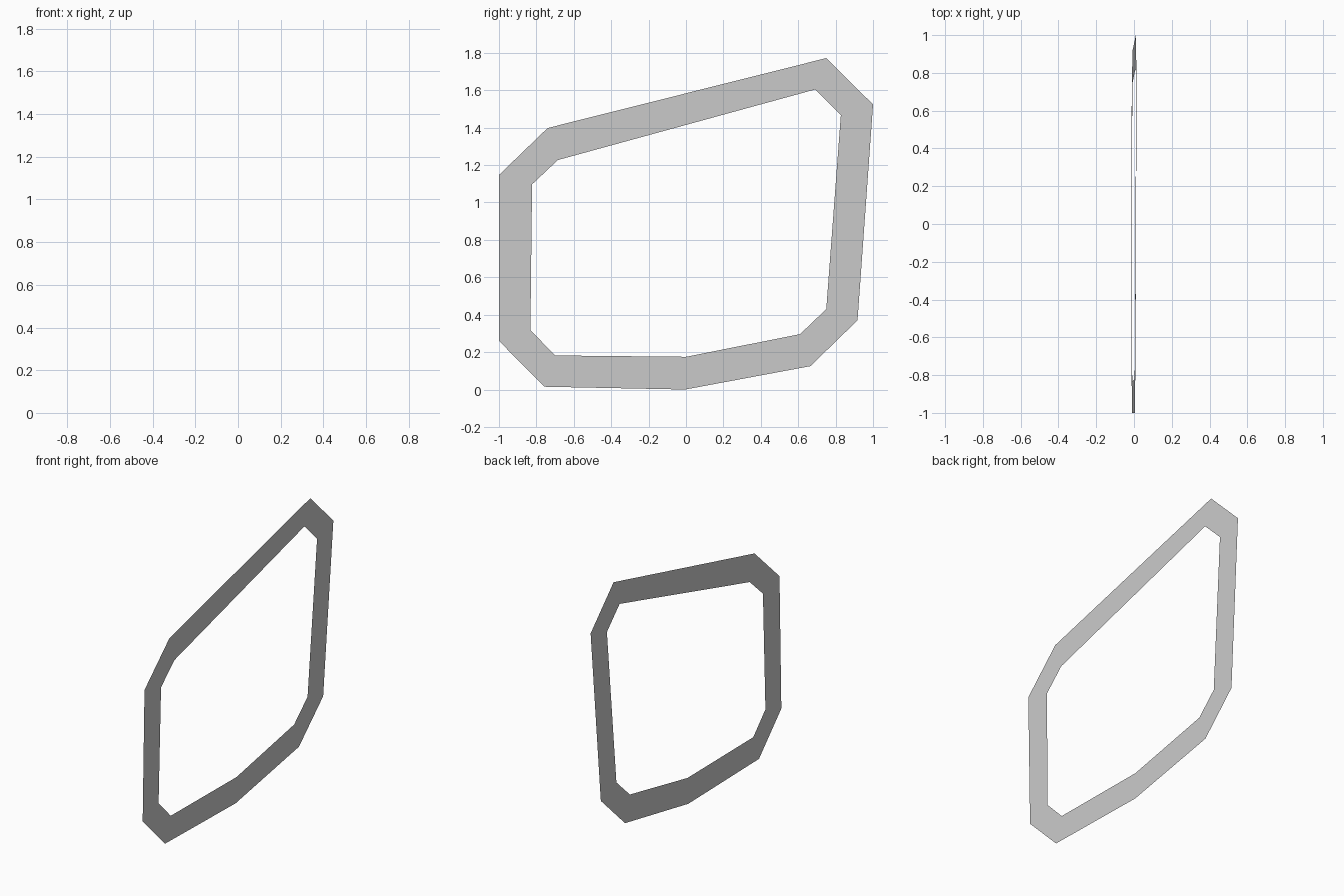
import bpy
import bmesh

if "Cube" in bpy.data.objects:
    bpy.data.objects.remove(bpy.data.objects["Cube"])

# Matching outer and inner outlines of the frame, as (y, z)
OUTER = [(-1.0, 1.147), (-1.0, 0.26), (-0.757, 0.015), (-0.005, 0.0), (0.665, 0.125),
         (0.917, 0.37), (1.0, 1.524), (0.75, 1.772), (-0.74, 1.398)]
INNER = [(-0.823, 1.097), (-0.832, 0.318), (-0.70, 0.182), (0.0, 0.175), (0.61, 0.296),
         (0.75, 0.43), (0.828, 1.468), (0.69, 1.604), (-0.685, 1.227)]
HEIGHT = 1.772
LEAN = 0.0155  # slight sideways tilt of the sheet


def ring(bm, outline):
    return [bm.verts.new(((z - HEIGHT / 2) * LEAN, y, z)) for y, z in outline]


# Flat window frame: one quad per side, facing +x
bm = bmesh.new()
outer, inner = ring(bm, OUTER), ring(bm, INNER)
for i in range(len(outer)):
    j = (i + 1) % len(outer)
    bm.faces.new((outer[i], outer[j], inner[j], inner[i]))
mesh = bpy.data.meshes.new("window_frame")
bm.to_mesh(mesh)
bm.free()
frame = bpy.data.objects.new("window_frame", mesh)
bpy.context.collection.objects.link(frame)
